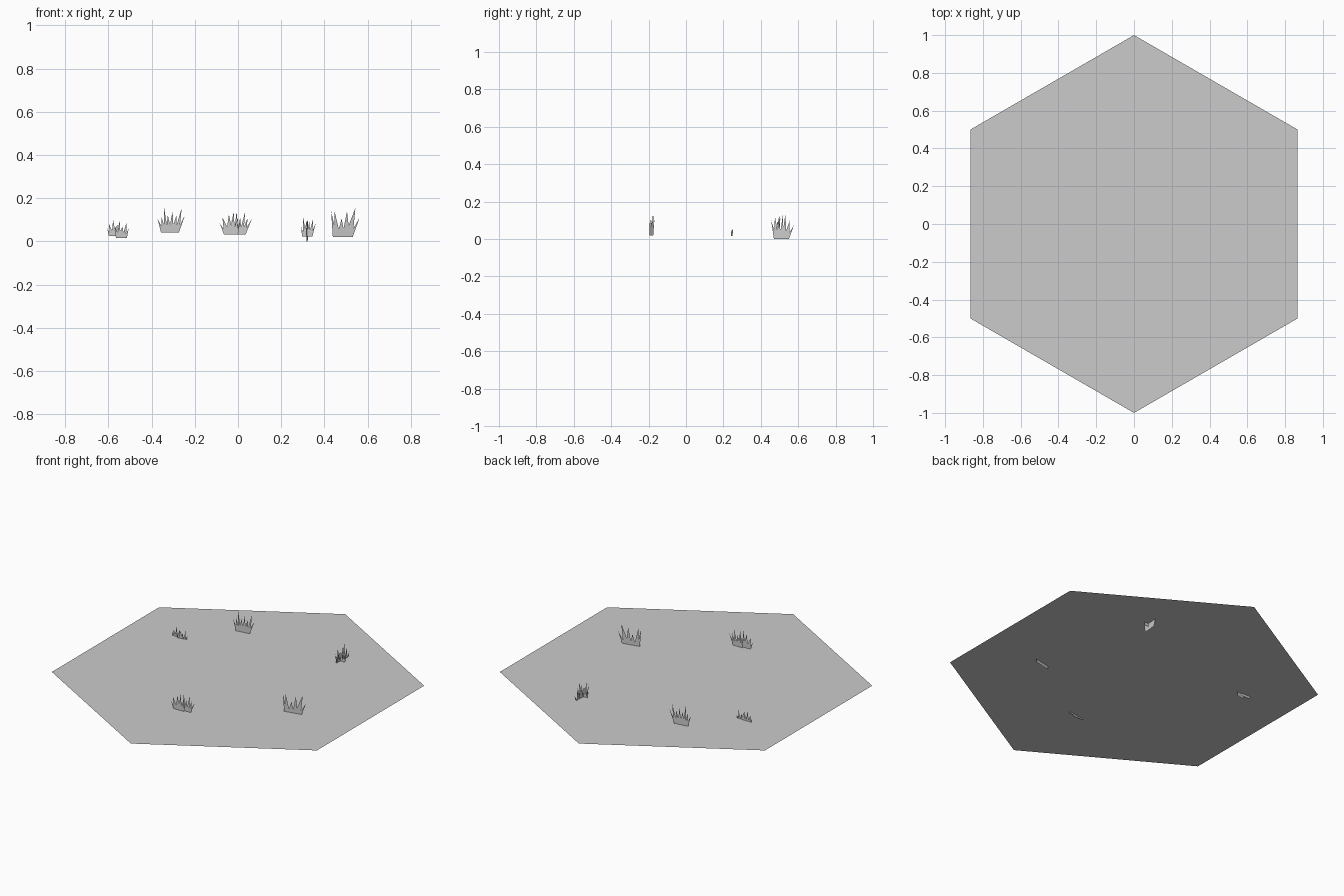
import bpy
from math import sin, cos, radians

GROUND_Z = 0.04


def mesh_object(name, verts):
    """One flat polygon as an object."""
    me = bpy.data.meshes.new(name)
    me.from_pydata(verts, [], [list(range(len(verts)))])
    me.update()
    ob = bpy.data.objects.new(name, me)
    bpy.context.collection.objects.link(ob)
    return ob


def grass_card(name, x, y, angle, base_z, base, tips):
    """Flat vertical card: straight base, zigzag blades; tips = (offset, height)."""
    left, right = base
    n = len(tips)
    outline = [(left, base_z), (right, base_z)]
    for i in range(n - 1, -1, -1):
        outline.append(tips[i])
        if i:
            # valley between two neighbouring blades
            t = left + (right - left) * i / n
            mid = (tips[i][0] + tips[i - 1][0]) / 2
            low = min(tips[i][1], tips[i - 1][1])
            outline.append(((t + mid) / 2, base_z + 0.45 * (low - base_z)))
    ob = mesh_object(name, [(t, 0, z) for t, z in outline])
    ob.location = (x, y, 0)
    ob.rotation_euler.z = radians(angle)
    return ob


# Hexagonal ground tile, points along y
mesh_object("ground_tile", [(cos(radians(30 + 60 * i)), sin(radians(30 + 60 * i)), GROUND_Z)
                            for i in range(6)])

# Large tuft, front right
grass_card("grass_right", 0.485, -0.185, 12, 0.02, (-0.047, 0.047),
           [(-0.055, 0.14), (-0.04, 0.145), (-0.005, 0.105), (0.02, 0.14),
            (0.06, 0.155), (0.08, 0.11)])

# Large tuft, back left
grass_card("grass_back", -0.315, 0.495, 8, 0.042, (-0.042, 0.042),
           [(-0.058, 0.105), (-0.04, 0.115), (-0.028, 0.16), (-0.01, 0.12),
            (0.012, 0.14), (0.03, 0.12), (0.055, 0.155), (0.07, 0.12)])

# Double tuft, front middle
grass_card("grass_front_a", -0.03, -0.505, 0, 0.032, (-0.035, 0.03),
           [(-0.055, 0.085), (-0.042, 0.11), (-0.012, 0.125), (0.01, 0.138),
            (0.03, 0.11), (0.04, 0.09)])
grass_card("grass_front_b", 0.015, -0.495, 0, 0.032, (-0.035, 0.02),
           [(-0.045, 0.1), (-0.022, 0.14), (-0.005, 0.11), (0.018, 0.138),
            (0.03, 0.11), (0.05, 0.105)])

# Crossed tuft, back right
grass_card("grass_cross_side", 0.32, 0.51, 86, 0.0, (-0.04, 0.04),
           [(-0.055, 0.1), (-0.035, 0.125), (-0.015, 0.1), (0.008, 0.13),
            (0.022, 0.135), (0.045, 0.1), (0.068, 0.075)])
grass_card("grass_cross_front", 0.322, 0.5, 0, 0.022, (-0.025, 0.022),
           [(-0.03, 0.07), (-0.02, 0.11), (-0.005, 0.1), (0.008, 0.09),
            (0.026, 0.105), (0.038, 0.085)])

# Small low tuft, left
grass_card("grass_left_a", -0.57, 0.25, 0, 0.025, (-0.028, 0.028),
           [(-0.036, 0.06), (-0.027, 0.08), (-0.008, 0.1), (0.012, 0.08),
            (0.024, 0.09), (0.036, 0.07)])
grass_card("grass_left_b", -0.54, 0.245, 10, 0.016, (-0.026, 0.026),
           [(-0.03, 0.07), (-0.01, 0.092), (0.005, 0.07), (0.025, 0.09),
            (0.034, 0.06)])
